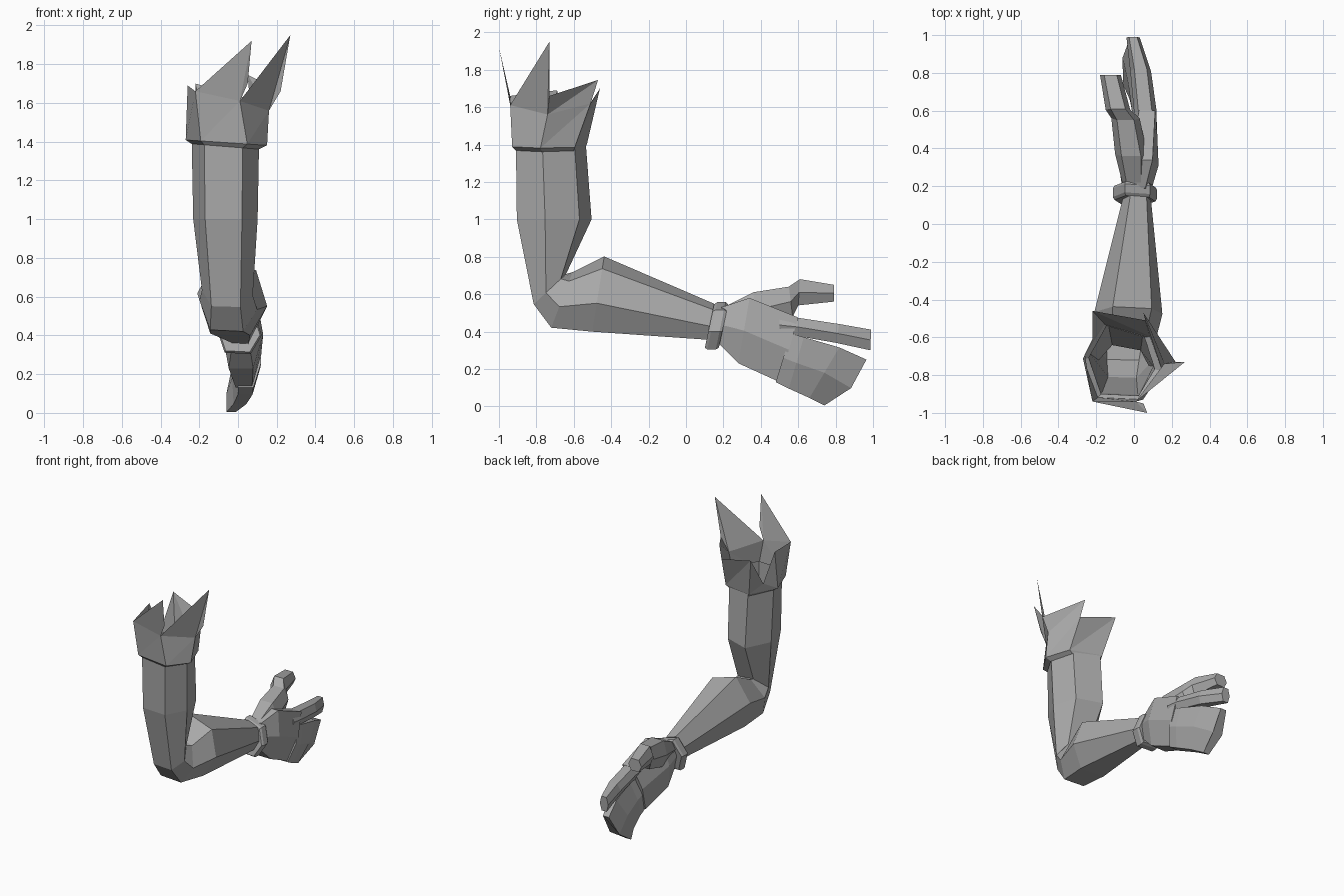
import bpy, bmesh
from math import radians, cos, sin

if "Cube" in bpy.data.objects:
    bpy.data.objects.remove(bpy.data.objects["Cube"])

GREY = (0.4, 0.4, 0.4, 1)
stone = bpy.data.materials.new("plain grey")
stone.use_nodes = True
stone.diffuse_color = GREY
stone.node_tree.nodes["Principled BSDF"].inputs["Base Color"].default_value = GREY


def finish(name, bm):
    bmesh.ops.recalc_face_normals(bm, faces=bm.faces)
    mesh = bpy.data.meshes.new(name)
    bm.to_mesh(mesh)
    bm.free()
    mesh.materials.append(stone)
    obj = bpy.data.objects.new(name, mesh)
    bpy.context.collection.objects.link(obj)
    return obj


def loft(name, rings, cap_start=True, cap_end=True):
    bm = bmesh.new()
    loops = [[bm.verts.new(p) for p in ring] for ring in rings]
    for a, b in zip(loops, loops[1:]):
        n = len(a)
        for i in range(n):
            j = (i + 1) % n
            bm.faces.new((a[i], a[j], b[j], b[i]))
    if cap_start:
        bm.faces.new(loops[0][::-1])
    if cap_end:
        bm.faces.new(loops[-1])
    return finish(name, bm)


# Uneven six-sided cross-section of the limb (sideways, depth)
SECTION = [(-.11, -.17), (.09, -.18), (.175, -.04),
           (.12, .13), (-.08, .19), (-.175, .02)]


def limb_ring(x, y, z, tilt, wide, deep, shear=0):
    c, s = cos(radians(tilt)), sin(radians(tilt))
    return [(x + u * wide, y + v * deep * c, z + v * deep * s + u * shear)
            for u, v in SECTION]


# Upper arm, elbow and forearm as one bent hollow tube
loft("arm", [
    limb_ring(-.065, -.73, 1.46, 0, 1, 1),
    limb_ring(-.065, -.71, 1, 0, .95, 1.08),
    limb_ring(-.055, -.73, .625, 43, .75, .64),
    limb_ring(-.05, -.665, .565, 69, .85, .86),
    limb_ring(-.03, -.47, .595, 81, 1.03, 1.1),
    limb_ring(.015, .13, .45, 78, .43, .53),
], cap_start=False)

# Wrist band
loft("wrist_band", [
    limb_ring(.005, .125, .427, 78, .62, .64),
    limb_ring(.005, .14, .427, 78, .67, .7),
    limb_ring(.005, .185, .427, 78, .67, .7),
    limb_ring(.005, .2, .427, 78, .62, .64),
])

# Torn cuff: lip, then one panel per side with jagged tips
bm = bmesh.new()
lip = [bm.verts.new(p) for p in limb_ring(-.065, -.73, 1.375, 0, 1, 1, -.08)]
base = [bm.verts.new(p) for p in limb_ring(-.06, -.735, 1.395, 0, 1.2, 1.08, -.08)]
V = bm.verts.new
front_l, front_r = V((-.22, -.94, 1.66)), V((.01, -.94, 1.61))
side_r, back_r = V((.16, -.74, 1.56)), V((.06, -.51, 1.62))
back_l, left = V((-.22, -.46, 1.7)), V((-.26, -.69, 1.69))
notch = V((-.22, -.61, 1.47))
tops = [front_l, front_r, side_r, back_r, back_l, left]
for i in range(6):
    j = (i + 1) % 6
    bm.faces.new((lip[i], lip[j], base[j], base[i]))
    if i == 4:
        for f in ((base[4], notch, back_l), (base[4], base[5], notch),
                  (base[5], left, notch)):
            bm.faces.new(f)
    else:
        bm.faces.new((base[i], base[j], tops[j]))
        bm.faces.new((base[i], tops[j], tops[i]))
front_tip, side_tip = V((.07, -1, 1.92)), V((.27, -.73, 1.95))
side_mid, back_tip = V((.22, -.73, 1.66)), V((.05, -.47, 1.745))
front_mid = V((.05, -.95, 1.7))
for f in ((front_l, front_r, front_tip), (front_r, front_mid, front_tip),
          (front_r, side_r, side_tip), (side_r, side_mid, side_tip),
          (side_r, back_r, back_tip), (side_r, back_tip, side_mid)):
    bm.faces.new(f)
finish("torn_cuff", bm)


def hand_ring(top, bottom, left_x, right_x, lean=0, bulge=0):
    """Six-sided slice from a top (y, z) to a bottom (y, z) point."""
    mid = (left_x + right_x) / 2
    half = (right_x - left_x) / 2
    my, mz = (top[0] + bottom[0]) / 2 + bulge, (top[1] + bottom[1]) / 2 - bulge
    ring = []
    for (y, z), w, shift in ((top, .6, lean), (bottom, .6, -lean)):
        pair = [(mid + shift - half * w, y, z), (mid + shift + half * w, y, z)]
        ring += pair if not ring else pair[::-1]
    ring.insert(2, (mid + half, my, mz))
    ring.append((mid - half, my, mz))
    return ring


# Palm
loft("palm", [
    hand_ring((.19, .53), (.16, .35), -.06, .09),
    hand_ring((.34, .58), (.28, .23), -.08, .13, .01),
    hand_ring((.6, .475), (.5, .13), -.02, .12, .02),
])

# Thumb
loft("thumb", [
    hand_ring((.2, .53), (.22, .44), -.06, .06),
    hand_ring((.36, .61), (.38, .42), -.1, .07),
    hand_ring((.55, .64), (.57, .48), -.12, .03),
    hand_ring((.61, .68), (.6, .54), -.15, -.02),
    hand_ring((.79, .65), (.79, .56), -.18, -.07),
])

# Index finger
loft("index_finger", [
    hand_ring((.5, .5), (.5, .37), .0, .12),
    hand_ring((.59, .475), (.6, .375), .0, .12),
    hand_ring((.82, .44), (.8, .34), -.02, .09),
    hand_ring((.99, .41), (.985, .3), -.04, .03),
])

# Remaining fingers held together
loft("joined_fingers", [
    hand_ring((.56, .39), (.48, .13), -.01, .12, .015),
    hand_ring((.63, .37), (.55, .095), -.01, .115, .015),
    hand_ring((.82, .315), (.66, .045), -.03, .08, .015),
    hand_ring((.965, .25), (.74, .005), -.06, .02, .015, .03),
])
